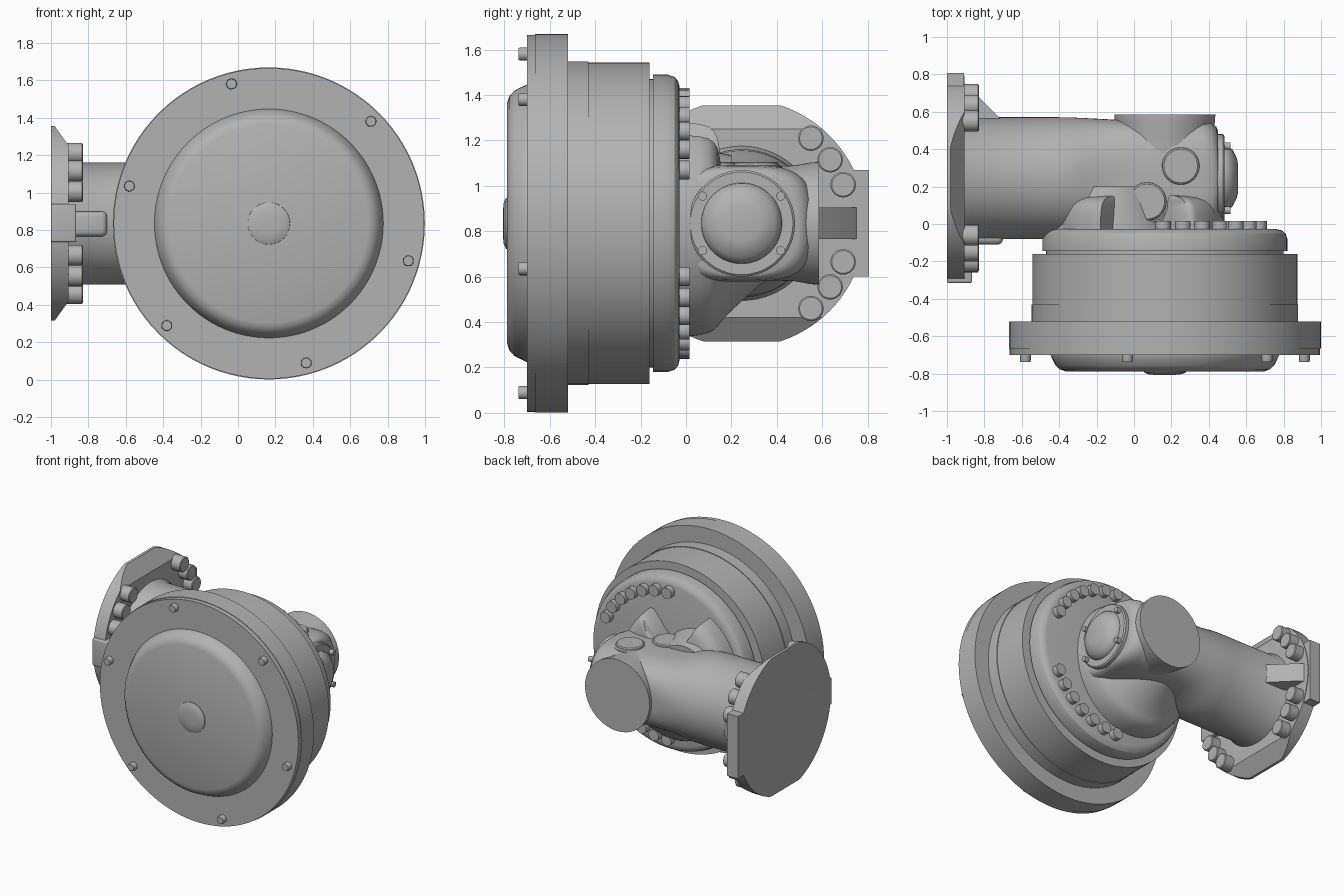
import bpy, bmesh, math
from mathutils import Vector, Matrix

if "Cube" in bpy.data.objects:
    bpy.data.objects.remove(bpy.data.objects["Cube"], do_unlink=True)

grey = bpy.data.materials.new("cast_grey")
grey.use_nodes = True
GREY = (0.45, 0.45, 0.45, 1)
grey.diffuse_color = GREY
grey.node_tree.nodes["Principled BSDF"].inputs["Base Color"].default_value = GREY

HUB_X, AXLE_Y, MID_Z = 0.165, 0.245, 0.835
HUB = (HUB_X, 0, MID_Z)
AXLE = (0, AXLE_Y, MID_Z)


def finish(name, bm, angle=32):
    bmesh.ops.recalc_face_normals(bm, faces=bm.faces)
    mesh = bpy.data.meshes.new(name)
    bm.to_mesh(mesh)
    bm.free()
    ob = bpy.data.objects.new(name, mesh)
    bpy.context.collection.objects.link(ob)
    mesh.materials.append(grey)
    bpy.ops.object.select_all(action='DESELECT')
    ob.select_set(True)
    bpy.context.view_layer.objects.active = ob
    bpy.ops.object.shade_smooth_by_angle(angle=math.radians(angle))
    return ob


def loft(bm, axis, centre, stations, radius, segs=64):
    """Capped skin; station[0] is the place along the axis, radius(station, angle) the reach."""
    w = "xyz".index(axis)
    u, v = (w + 1) % 3, (w + 2) % 3
    rings = []
    for st in stations:
        ring = []
        for i in range(segs):
            a = math.tau * i / segs
            p = Vector(centre)
            p[w] = st[0]
            r = radius(st, a)
            p[u] += r * math.cos(a)
            p[v] += r * math.sin(a)
            ring.append(bm.verts.new(p))
        rings.append(ring)
    for a, b in zip(rings, rings[1:]):
        for i in range(segs):
            j = (i + 1) % segs
            bm.faces.new((a[i], a[j], b[j], b[i]))
    bm.faces.new(rings[0][::-1])
    bm.faces.new(rings[-1])


def lathe(bm, axis, centre, profile, segs=64):
    loft(bm, axis, centre, profile, lambda st, a: st[1], segs)


def turned(name, axis, centre, profile, segs=64):
    bm = bmesh.new()
    lathe(bm, axis, centre, profile, segs)
    return finish(name, bm)


def box(bm, lo, hi, bevel=0):
    lo, hi = Vector(lo), Vector(hi)
    m = Matrix.Translation((lo + hi) / 2) @ Matrix.Diagonal((*(hi - lo), 1))
    verts = bmesh.ops.create_cube(bm, size=1, matrix=m)["verts"]
    if bevel:
        edges = list({e for v in verts for e in v.link_edges})
        bmesh.ops.bevel(bm, geom=edges, offset=bevel, segments=4, profile=0.5, affect='EDGES')


def ease(lo, hi, x):
    t = min(1, max(0, (x - lo) / (hi - lo)))
    return t * t * (3 - 2 * t)


# Hub: mounting flange, drum, back plate, front cover
turned("wheel_flange", "y", HUB, [(-.70, .83), (-.665, .83), (-.665, .834), (-.52, .834)], 96)
turned("hub_drum", "y", HUB, [(-.55, .713), (-.43, .713), (-.43, .708), (-.16, .708)], 96)
turned("back_plate", "y", HUB, [(-.18, .635), (-.145, .635), (-.145, .655), (-.08, .655),
                                (-.05, .645), (-.034, .625), (-.028, .60)], 96)
turned("front_cover", "y", HUB, [(-.68, .612), (-.70, .612), (-.725, .60), (-.755, .585),
                                 (-.777, .562), (-.788, .53)], 96)
turned("cover_nub", "y", HUB, [(-.77, .115), (-.793, .112), (-.803, .09), (-.807, .05)], 48)

# Wheel bolts around the flange
bm = bmesh.new()
for k in range(6):
    a = math.radians(45 + 60 * k)
    c = (HUB_X + .772 * math.cos(a), 0, MID_Z + .772 * math.sin(a))
    lathe(bm, "y", c, [(-.738, .026), (-.73, .029), (-.69, .029)], 16)
finish("wheel_bolts", bm)

# Back plate bolts: two arcs, above and below
bm = bmesh.new()
for side in (1, -1):
    for k in range(7):
        a = math.radians(25 + 11 * k) * side
        c = (HUB_X + .555 * math.cos(a), 0, MID_Z + .555 * math.sin(a))
        lathe(bm, "y", c, [(-.05, .042), (.015, .042)], 20)
finish("back_plate_bolts", bm)


# Axle tube running into the squarer central housing
def superellipse(st, a):
    x, half_y, half_z, power = st
    return ((abs(math.cos(a)) / half_y) ** power + (abs(math.sin(a)) / half_z) ** power) ** (-1 / power)


bm = bmesh.new()
loft(bm, "x", AXLE, [(-.95, .34, .34, 2), (-.90, .34, .34, 2), (-.875, .326, .326, 2),
                     (-.42, .326, .326, 2), (-.35, .325, .32, 2.05), (-.28, .322, .30, 2.2),
                     (-.2, .318, .275, 2.5), (-.12, .314, .26, 2.9), (0, .312, .256, 3.2),
                     (.36, .312, .256, 3.4), (.41, .30, .25, 3.2), (.44, .275, .24, 2.8),
                     (.45, .25, .23, 2.5)], superellipse, 96)
finish("axle_housing", bm, 50)


# Bell that joins the housing to the back plate: a pocket clears the filler cap,
# and the underside runs further back as a sloping web
def bell_reach(st, a):
    upper, lower = st[1:]
    down, across = -math.cos(a), math.sin(a)
    r = upper + (lower - upper) * ease(-.25, .5, down)
    pocket = ease(.50, .42, abs(across - .07)) if down < 0 else 0
    return (r * (1 - .09 * across * across)) * (1 - pocket) + min(r, .25) * pocket


bm = bmesh.new()
loft(bm, "y", (.03, 0, MID_Z), [(-.1, .50, .50), (0, .50, .50), (.06, .492, .492), (.10, .48, .482),
                                (.125, .455, .468), (.14, .42, .452), (.15, .36, .44),
                                (.157, .25, .43), (.20, .23, .385), (.26, .20, .33),
                                (.32, .18, .275), (.38, .15, .22)], bell_reach, 128)
finish("bell_housing", bm, 50)

# Fillet web where the axle tube meets the back plate
bm = bmesh.new()
loft(bm, "y", (-.12, 0, MID_Z), [(-.1, .37, .35), (-.05, .355, .34), (.02, .33, .33),
                                 (.10, .295, .32), (.2, .25, .30)],
     lambda st, a: math.hypot(st[1] * math.sin(a), st[2] * math.cos(a)), 64)
finish("axle_web", bm, 50)

# Rear end face, and the two caps on top
turned("rear_end", "y", HUB, [(.35, .25), (.48, .255), (.55, .268), (.585, .27)])
for name, x, y, r in (("breather_cap", .25, .31, .112), ("filler_cap", .07, .12, .115)):
    turned(name, "z", (x, y, 0), [(.95, r), (1.085, r), (1.09, r - .012), (1.10, r - .014),
                                  (1.106, r - .022)], 40)

# Side bearing cover with dome and screws
turned("side_cover", "x", AXLE, [(.38, .235), (.475, .235), (.483, .226), (.483, .178), (.50, .175),
                                 (.528, .15), (.548, .11), (.556, .08)])
bm = bmesh.new()
for sy in (-1, 1):
    for sz in (-1, 1):
        lathe(bm, "x", (0, AXLE_Y + .172 * sy, MID_Z + .12 * sz), [(.46, .02), (.515, .02)], 16)
finish("side_cover_screws", bm)

# Axle end flange: disc with slanted top and bottom cuts
bm = bmesh.new()
lathe(bm, "x", AXLE, [(-1, .547), (-.905, .547)], 96)
for s in (1, -1):
    for normal in ((0, 0, s), (.105, 0, .075 * s)):
        bmesh.ops.bisect_plane(bm, geom=bm.verts[:] + bm.edges[:] + bm.faces[:],
                               plane_co=(-.98, 0, MID_Z + .52 * s), plane_no=normal, clear_outer=True)
        bmesh.ops.holes_fill(bm, edges=[e for e in bm.edges if e.is_boundary])
finish("axle_flange", bm)

# Locating tabs on the flange
bm = bmesh.new()
box(bm, (-1, .4, .60), (-.91, .807, 1.07))
box(bm, (-1, -.315, .735), (-.865, 0, .94), .01)
finish("flange_tabs", bm)

# Gussets between flange and axle tube
bm = bmesh.new()
box(bm, (-.92, -.11, .765), (-.70, .1, .90), .03)
outline = [(-.92, .76), (-.89, .74), (-.71, .56), (-.71, .45), (-.92, .45)]
face = bm.faces.new([bm.verts.new((x, y, .765)) for x, y in outline])
top = bmesh.ops.extrude_face_region(bm, geom=[face])["geom"]
bmesh.ops.translate(bm, vec=(0, 0, .14), verts=[v for v in top if isinstance(v, bmesh.types.BMVert)])
finish("flange_gussets", bm)

# Flange bolts, mirrored to all four quarters
bm = bmesh.new()
for dy, dz in ((.305, .375), (.39, .28), (.447, .17)):
    for sy in (-1, 1):
        for sz in (-1, 1):
            lathe(bm, "x", (0, AXLE_Y + dy * sy, MID_Z + dz * sz),
                  [(-.93, .056), (-.835, .056), (-.83, .05)], 24)
finish("flange_bolts", bm)
